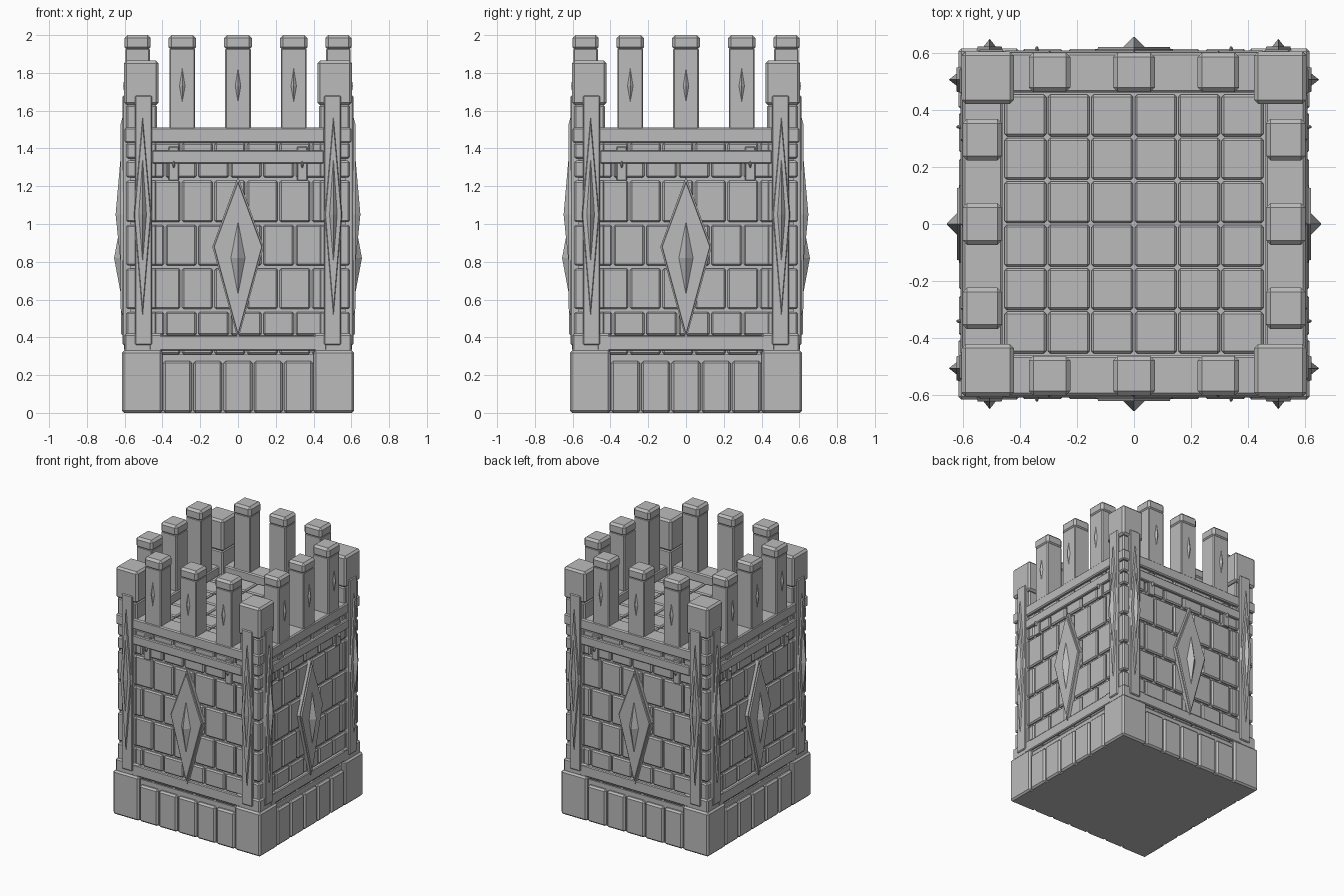
import bpy
import bmesh
import math
from mathutils import Matrix, Vector

default_cube = bpy.data.objects.get("Cube")
if default_cube:
    bpy.data.objects.remove(default_cube, do_unlink=True)

stone = bpy.data.materials.new("grey stone")
stone.use_nodes = True
GREY = (0.5, 0.5, 0.5, 1)
stone.diffuse_color = GREY
stone.node_tree.nodes["Principled BSDF"].inputs["Base Color"].default_value = GREY


def box(bm, x0, x1, y0, y1, z0, z1):
    """Box between two corners."""
    size = Matrix.Diagonal((x1 - x0, y1 - y0, z1 - z0, 1))
    place = Matrix.Translation(((x0 + x1) / 2, (y0 + y1) / 2, (z0 + z1) / 2))
    bmesh.ops.create_cube(bm, size=1, matrix=place @ size)


def diamond(bm, x, half, z0, zm, z1, back, front, inset=1.0):
    """Upright diamond on the front; inset 0 gives a pointed gem."""
    outline = [(0, z0), (half, zm), (0, z1), (-half, zm)]
    rear = [bm.verts.new((x + px, back, pz)) for px, pz in outline]
    if inset == 0:
        tip = bm.verts.new((x, front, zm))
        for i in range(4):
            bm.faces.new((rear[i], rear[(i + 1) % 4], tip))
    else:
        face = [bm.verts.new((x + px * inset, front, zm + (pz - zm) * inset))
                for px, pz in outline]
        bm.faces.new(face)
        for i in range(4):
            j = (i + 1) % 4
            bm.faces.new((rear[i], rear[j], face[j], face[i]))
    bm.faces.new(rear[::-1])


def part(name, build, bevel=0.0, sides=4):
    """Build a part for the front, then turn copies of it onto every side."""
    bm = bmesh.new()
    build(bm)
    source = bm.verts[:] + bm.edges[:] + bm.faces[:]
    for k in range(1, sides):
        copy = bmesh.ops.duplicate(bm, geom=source)["geom"]
        verts = [v for v in copy if isinstance(v, bmesh.types.BMVert)]
        bmesh.ops.rotate(bm, verts=verts, cent=Vector(),
                         matrix=Matrix.Rotation(k * math.pi / 2, 3, "Z"))
    bmesh.ops.recalc_face_normals(bm, faces=bm.faces[:])
    mesh = bpy.data.meshes.new(name)
    bm.to_mesh(mesh)
    bm.free()
    mesh.materials.append(stone)
    obj = bpy.data.objects.new(name, mesh)
    bpy.context.collection.objects.link(obj)
    if bevel:
        mod = obj.modifiers.new("worn edges", "BEVEL")
        mod.width = bevel
        mod.segments = 1
        mod.limit_method = "ANGLE"
    return obj


# Solid core behind the masonry
def core(bm):
    box(bm, -0.57, 0.57, -0.57, 0.57, 0, 1.43)
    box(bm, -0.59, 0.59, -0.59, 0.59, 0, 0.31)


part("tower_core", core, sides=1)


# Foundation course: large corner blocks with smaller blocks between
def foundation_corners(bm):
    box(bm, 0.4, 0.615, -0.615, -0.4, 0, 0.33)


def foundation_blocks(bm):
    for i in range(5):
        x = -0.4 + i * 0.16
        box(bm, x + 0.004, x + 0.156, -0.612, -0.5, 0, 0.275)


def corner_skirt(bm):
    box(bm, 0.4, 0.602, -0.602, -0.4, 0.32, 0.42)


part("foundation_corners", foundation_corners, 0.012)
part("foundation_blocks", foundation_blocks, 0.012)
part("corner_skirt", corner_skirt, 0.01)

# Wall bricks in staggered courses, and corner stones in the same courses
COURSES = [(0.31, 0.4), (0.41, 0.535), (0.55, 0.765), (0.78, 0.995),
           (1.01, 1.23), (1.245, 1.335), (1.345, 1.43)]


def wall_bricks(bm):
    step = 0.172
    for row, (z0, z1) in enumerate(COURSES):
        start = -0.473 if row % 2 == 0 else -0.387
        if row % 2:
            box(bm, -0.46, start - 0.005, -0.588, -0.54, z0, z1)
        x = start
        while x < 0.45:
            box(bm, x + 0.005, min(x + step - 0.005, 0.46),
                -0.588, -0.54, z0, z1)
            x += step


def corner_stones(bm):
    for z0, z1 in COURSES[1:] + [(1.44, 1.63)]:
        box(bm, 0.43, 0.592, -0.592, -0.43, z0, z1)


part("wall_bricks", wall_bricks, 0.009)
part("corner_stones", corner_stones, 0.009)


# Horizontal bands and the small brackets holding the upper rail
def bands(bm):
    box(bm, -0.47, 0.47, -0.603, -0.55, 0.33, 0.41)
    box(bm, -0.455, 0.455, -0.608, -0.55, 1.32, 1.39)


def brackets(bm):
    for x in (-0.34, 0.34):
        box(bm, x - 0.027, x + 0.027, -0.6, -0.55, 1.23, 1.41)
        diamond(bm, x, 0.01, 1.29, 1.315, 1.34, -0.6, -0.622, 0.6)


part("wall_bands", bands, 0.006)
part("rail_brackets", brackets, 0.004)


# Parapet ledge around the sunken floor
def parapet(bm):
    box(bm, -0.6, 0.46, -0.6, -0.46, 1.43, 1.51)


part("parapet_ledge", parapet, 0.008)


# Upright strips beside every corner, with long ornaments
def strips(bm):
    for x in (-0.5, 0.5):
        box(bm, x - 0.045, x + 0.045, -0.611, -0.56, 0.36, 1.68)


def strip_ornaments(bm):
    for x in (-0.505, 0.505):
        diamond(bm, x, 0.046, 0.5, 1.05, 1.58, -0.608, -0.622, 0.9)
        diamond(bm, x, 0.022, 0.78, 1.05, 1.37, -0.62, -0.648, 0)


part("corner_strips", strips, 0.006)
part("strip_ornaments", strip_ornaments)


# Large ornament in the middle of each wall
def wall_ornament(bm):
    diamond(bm, 0, 0.136, 0.385, 0.88, 1.25, -0.58, -0.61)
    diamond(bm, 0, 0.128, 0.41, 0.88, 1.225, -0.61, -0.62, 0.98)
    diamond(bm, 0, 0.043, 0.6, 0.82, 1.04, -0.615, -0.656, 0)


part("wall_ornaments", wall_ornament)


# Corner posts
def corner_posts(bm):
    box(bm, 0.42, 0.603, -0.603, -0.42, 1.63, 1.865)


part("corner_posts", corner_posts, 0.014)

# Tall battlement posts with caps and slim ornaments
POSTS = (-0.295, 0, 0.295)


def post_shafts(bm):
    for x in POSTS:
        box(bm, x - 0.068, x + 0.068, -0.595, -0.467, 1.5, 1.93)


def post_caps(bm):
    for x in POSTS:
        box(bm, x - 0.073, x + 0.073, -0.6, -0.462, 1.92, 2.0)


def post_ornaments(bm):
    for x in POSTS:
        diamond(bm, x, 0.016, 1.64, 1.73, 1.83, -0.594, -0.608, 0)


part("battlement_shafts", post_shafts, 0.006)
part("battlement_caps", post_caps, 0.016)
part("battlement_ornaments", post_ornaments)


# Paved floor inside the parapet
def floor_tiles(bm):
    step = 0.152
    for i in range(6):
        for j in range(6):
            x, y = (i - 3) * step, (j - 3) * step
            box(bm, x + 0.003, x + step - 0.003,
                y + 0.003, y + step - 0.003, 1.4, 1.455)


part("floor_tiles", floor_tiles, 0.008, sides=1)
